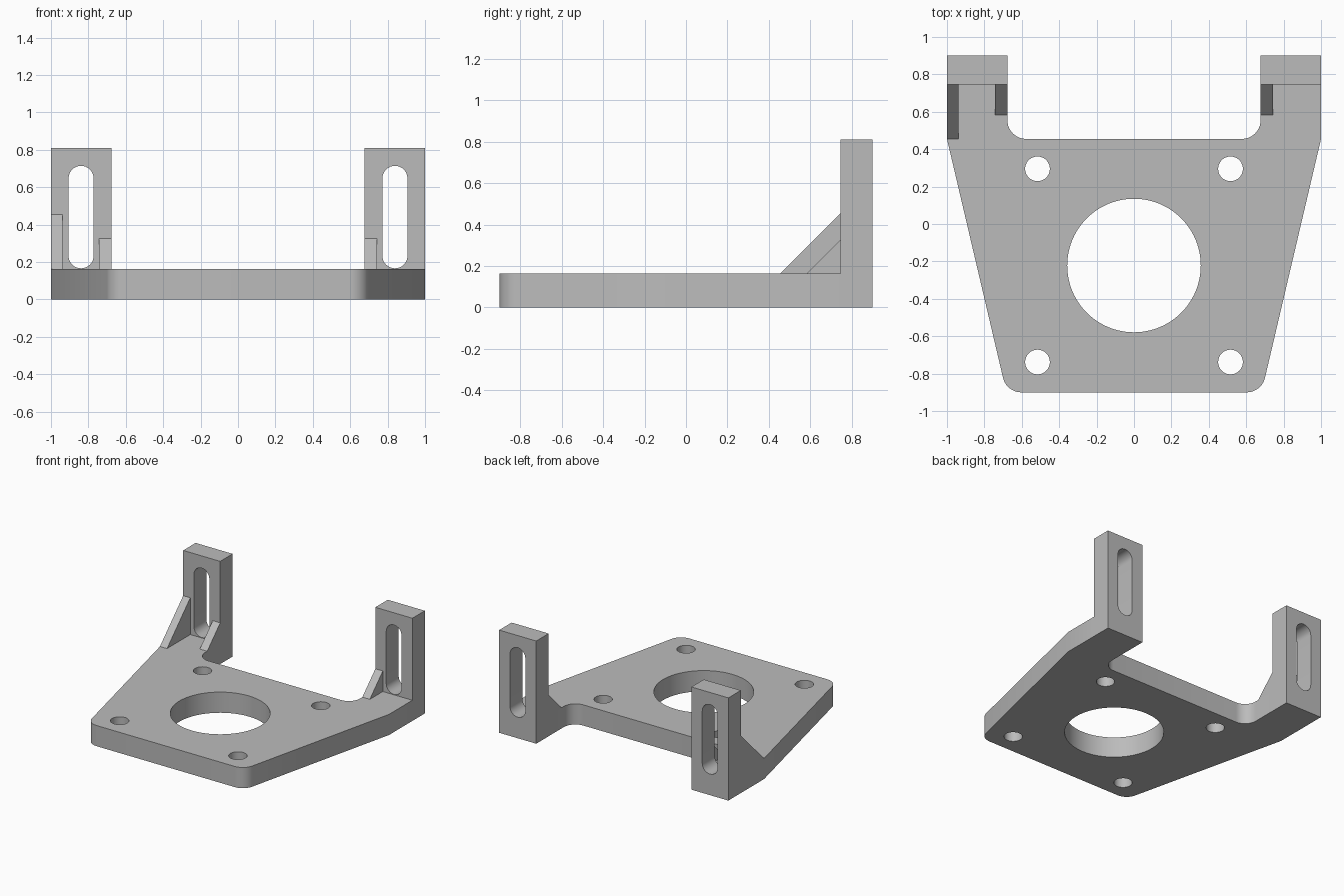
import bpy, bmesh, math
from mathutils import Matrix, Vector

old = bpy.data.objects.get("Cube")
if old:
    bpy.data.objects.remove(old, do_unlink=True)

grey = bpy.data.materials.new("light_grey")
grey.use_nodes = True
COLOR = (0.5, 0.5, 0.5, 1)
grey.diffuse_color = COLOR
grey.node_tree.nodes["Principled BSDF"].inputs["Base Color"].default_value = COLOR

# Local profile axes: flat (x, y), facing (x, z) and sideways (y, z)
FLAT = Matrix.Identity(4)
FACING = Matrix.Rotation(math.pi / 2, 4, "X")
SIDEWAYS = Matrix(((0, 0, 1, 0), (1, 0, 0, 0), (0, 1, 0, 0), (0, 0, 0, 1)))


def arc(cx, cy, r, start, end, steps):
    angles = [math.radians(start + (end - start) * i / steps) for i in range(steps + 1)]
    return [(cx + r * math.cos(a), cy + r * math.sin(a)) for a in angles]


def circle(cx, cy, r, steps=48):
    return arc(cx, cy, r, 0, 360, steps)[:-1]


def fillet(before, corner, after, r, steps=10):
    """Points of a rounded corner between two straight edges."""
    c = Vector(corner)
    u, v = (Vector(before) - c).normalized(), (Vector(after) - c).normalized()
    half = u.angle(v) / 2
    centre = c + (u + v).normalized() * r / math.sin(half)
    p = c + u * r / math.tan(half) - centre
    q = c + v * r / math.tan(half) - centre
    return [tuple(centre + p.slerp(q, i / steps).normalized() * r) for i in range(steps + 1)]


def prism(name, loops, low, high, axes):
    """Extrude an outline with holes between two levels of its normal axis."""
    curve = bpy.data.curves.new(name, "CURVE")
    curve.dimensions = "2D"
    curve.fill_mode = "BOTH"
    curve.extrude = (high - low) / 2
    for loop in loops:
        spline = curve.splines.new("POLY")
        spline.points.add(len(loop) - 1)
        for point, (x, y) in zip(spline.points, loop):
            point.co = (x, y, 0, 1)
        spline.use_cyclic_u = True
    temp = bpy.data.objects.new(name + "_profile", curve)
    bpy.context.collection.objects.link(temp)
    bpy.context.view_layer.update()
    mesh = bpy.data.meshes.new_from_object(
        temp.evaluated_get(bpy.context.evaluated_depsgraph_get()))
    bpy.data.objects.remove(temp, do_unlink=True)
    bpy.data.curves.remove(curve)
    mesh.transform(axes @ Matrix.Translation((0, 0, (low + high) / 2)))
    bm = bmesh.new()
    bm.from_mesh(mesh)
    bmesh.ops.remove_doubles(bm, verts=bm.verts, dist=0.0001)
    bmesh.ops.recalc_face_normals(bm, faces=bm.faces)
    bm.to_mesh(mesh)
    bm.free()
    mesh.materials.clear()
    mesh.materials.append(grey)
    mesh.name = name
    obj = bpy.data.objects.new(name, mesh)
    bpy.context.collection.objects.link(obj)
    bpy.ops.object.select_all(action="DESELECT")
    obj.select_set(True)
    bpy.context.view_layer.objects.active = obj
    bpy.ops.object.shade_smooth_by_angle(angle=math.radians(30))
    return obj


THICK, HEIGHT = 0.163, 0.81
INNER, FRONT, BACK = 0.677, 0.745, 0.9
NOTCH = 0.455

# Base plate: tapered outline with two rear arms, a bore and four bolt holes
front_corner, side_corner = (0.682, -0.9), (1, NOTCH)
half = fillet((0, -0.9), front_corner, side_corner, 0.1)
half += [side_corner, (1, FRONT), (INNER, FRONT)]
half += fillet((INNER, FRONT), (INNER, NOTCH), (0, NOTCH), 0.1)
outline = half + [(-x, y) for x, y in reversed(half)]
holes = [circle(0, -0.222, 0.357, 96)]
holes += [circle(x, y, 0.066) for x in (-0.516, 0.516) for y in (-0.738, 0.295)]
prism("base_plate", [outline] + holes, 0, THICK, FLAT)

# Slotted posts at the rear corners
for side, sign in (("left", 1), ("right", -1)):
    frame = [(sign * x, z) for x, z in ((INNER, 0), (1, 0), (1, HEIGHT), (INNER, HEIGHT))]
    cx, r = sign * 0.839, 0.067
    slot = arc(cx, 0.647, r, 0, 180, 16) + arc(cx, 0.233, r, 180, 360, 16)
    prism(side + "_post", [frame, slot], -BACK, -FRONT, FACING)


# Triangular braces in front of the posts; the outer one is only on the right
def brace(name, size, low, high):
    profile = [(FRONT - size, THICK), (FRONT, THICK), (FRONT, THICK + size)]
    prism(name, [profile], low, high, SIDEWAYS)


brace("right_outer_brace", 0.29, -1, -0.938)
brace("right_inner_brace", 0.162, -0.742, -INNER)
brace("left_inner_brace", 0.162, INNER, 0.742)
